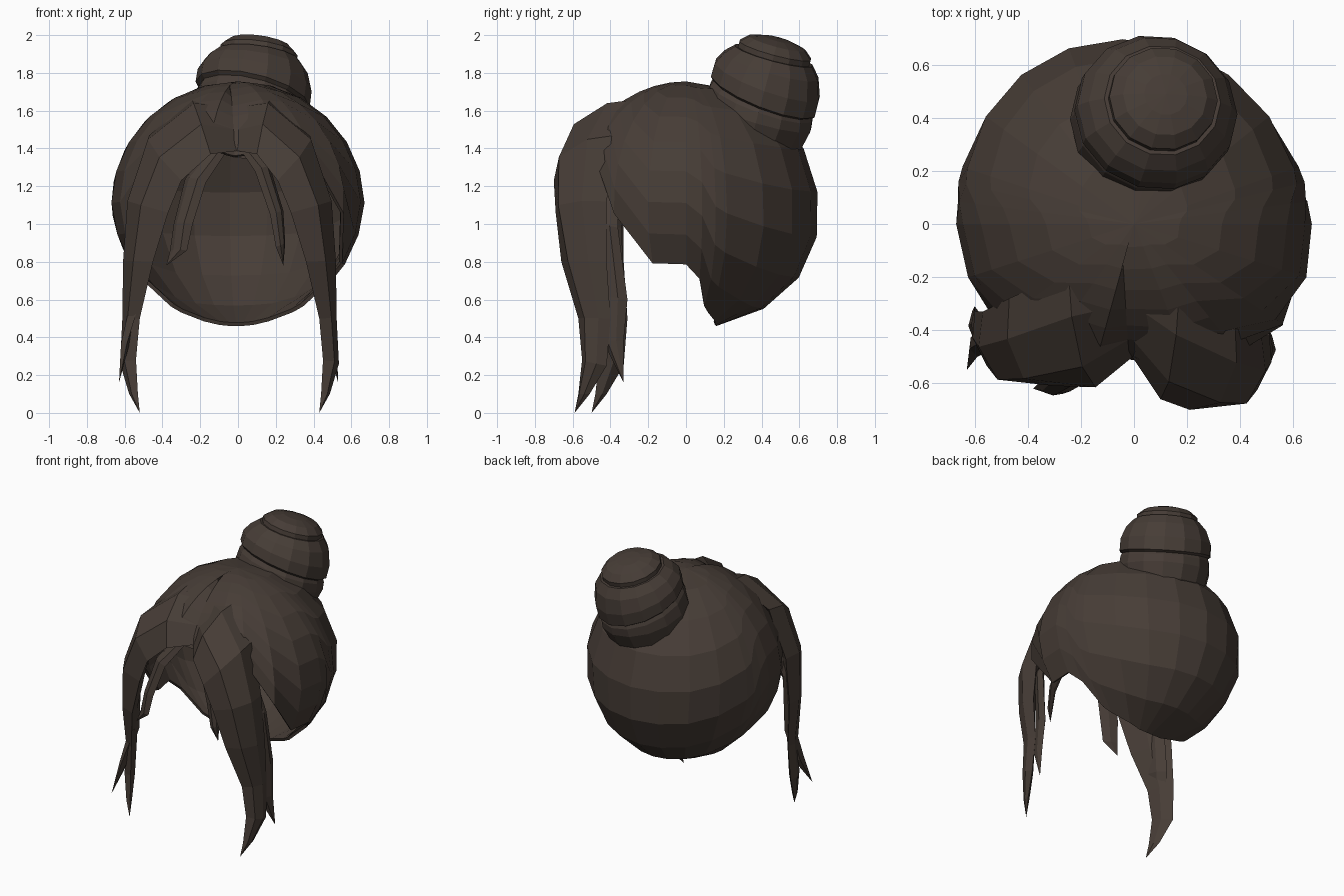
import bpy, bmesh, math
from mathutils import Vector, Matrix

cube = bpy.data.objects.get("Cube")
if cube:
    bpy.data.objects.remove(cube, do_unlink=True)

brown = bpy.data.materials.new("dark_brown_hair")
brown.use_nodes = True
color = (0.062, 0.046, 0.037, 1)
brown.diffuse_color = color
brown.node_tree.nodes["Principled BSDF"].inputs["Base Color"].default_value = color

CENTER = Vector((0, 0, 1.1))


def finish(name, bm):
    bmesh.ops.remove_doubles(bm, verts=bm.verts, dist=0.0005)
    bmesh.ops.recalc_face_normals(bm, faces=bm.faces)
    mesh = bpy.data.meshes.new(name)
    bm.to_mesh(mesh)
    bm.free()
    mesh.materials.append(brown)
    obj = bpy.data.objects.new(name, mesh)
    bpy.context.collection.objects.link(obj)
    return obj


def loft(bm, rings, closed=True):
    rows = [[bm.verts.new(p) for p in ring] for ring in rings]
    for r0, r1 in zip(rows, rows[1:]):
        n = len(r0)
        for i in range(n if closed else n - 1):
            j = (i + 1) % n
            bm.faces.new((r0[i], r0[j], r1[j], r1[i]))
    return rows


# Cap: rounded shell whose rim is open at the face and neck
RIM = [(-0.5, 1.4), (-0.42, 1.2), (-0.35, 0.94), (-0.25, 0.8), (0.03, 0.79),
       (0.08, 0.7), (0.1, 0.55), (0.15, 0.5), (0.2, 0.3)]


def rim_height(y):
    if y <= RIM[0][0]:
        return RIM[0][1]
    for (y0, z0), (y1, z1) in zip(RIM, RIM[1:]):
        if y <= y1:
            return z0 + (z1 - z0) * (y - y0) / (y1 - y0)
    return RIM[-1][1]


def cap_point(a, t):
    low = max(0, -math.cos(t))
    depth = 0.65 if math.cos(a) > 0 else 0.7 * (1 + 0.09 * low)
    y = -depth * math.sin(t) * math.cos(a)
    x = 0.67 * (1 - 0.08 * low) * math.sin(t) * math.sin(a) - 0.06 * y
    return CENTER + Vector((x, y, 0.655 * math.cos(t)))


def make_cap(rows=8):
    # Extra meridians sharpen the step behind the ears
    angles = sorted(list(range(0, 360, 18)) + [97, 103, 257, 263])
    meridians = []
    for degrees in angles:
        a = math.radians(degrees)
        t = 0.3
        while t < 3.1:
            p = cap_point(a, t)
            if p.z < rim_height(p.y):
                break
            t += 0.01
        line = [cap_point(a, t * k / rows) for k in range(rows + 1)]
        if degrees == 0:  # parting groove, deepening toward the forehead
            line = [CENTER + (p - CENTER) * (1 - 0.12 * k / rows) - Vector((0.05 if k else 0, 0, 0))
                    for k, p in enumerate(line)]
        meridians.append(line)
    bm = bmesh.new()
    loft(bm, meridians + [meridians[0]], closed=False)
    cap = finish("hair_cap", bm)
    shell = cap.modifiers.new("thickness", "SOLIDIFY")
    shell.thickness = 0.02
    shell.offset = -1


make_cap()


# Bun: coiled ball with a smaller knot on top, leaning back and to one side
def make_bun(sides=14):
    profile = [(0.21, -0.32), (0.275, -0.24), (0.298, -0.13), (0.292, -0.06), (0.28, -0.035), (0.3, -0.02),
               (0.298, 0.06), (0.265, 0.14), (0.215, 0.195), (0.2, 0.195), (0.2, 0.225),
               (0.155, 0.265), (0.08, 0.285), (0, 0.29)]
    turn = (Matrix.Translation((0.08, 0.415, 1.705)) @ Matrix.Rotation(math.radians(-15), 4, "X")
            @ Matrix.Rotation(math.radians(8), 4, "Y"))
    rings = []
    for r, h in profile:
        sway = 0.05 * max(0, 1 - abs(h) * 6)
        rings.append([turn @ Vector((1.03 * r * math.cos(a), r * math.sin(a), h + sway * math.sin(a + 3.8)))
                      for a in (math.tau * i / sides for i in range(sides))])
    bm = bmesh.new()
    loft(bm, rings)
    finish("bun", bm)


make_bun()


# Strands: stations of (front edge, back edge, bulge), closed at both ends
def make_strand(name, stations):
    stations = [(Vector(a), Vector(b), t) for a, b, t in stations]
    mids = [(a + b) / 2 for a, b, t in stations]
    rings = []
    for i, (a, b, t) in enumerate(stations):
        along = mids[min(i + 1, len(mids) - 1)] - mids[max(i - 1, 0)]
        n = along.cross(b - a)
        if n.length > 0:
            n.normalize()
        if n.dot(mids[i] - CENTER) < 0:
            n = -n
        rings.append([a, a.lerp(b, 0.3) + n * t, a.lerp(b, 0.72) + n * t * 0.85, b, a.lerp(b, 0.5) - n * t * 0.45])
    bm = bmesh.new()
    rows = loft(bm, rings)
    bm.faces.new(rows[0])
    finish(name, bm)


def to_right(p):
    s = min(1, max(0, p[0] / 0.2))
    return (-(p[0] + 0.09 * s), p[1] + 0.09 * s, p[2])


front_lock = [
    ((-0.02, -0.48, 1.39), (-0.02, -0.2, 1.69), 0.02),
    ((0.1, -0.66, 1.37), (0.17, -0.26, 1.66), 0.09),
    ((0.21, -0.7, 1.23), (0.38, -0.37, 1.47), 0.11),
    ((0.28, -0.69, 1.06), (0.48, -0.42, 1.12), 0.11),
    ((0.36, -0.66, 0.8), (0.51, -0.42, 0.8), 0.07),
    ((0.43, -0.57, 0.5), (0.51, -0.4, 0.5), 0.045),
    ((0.45, -0.55, 0.28), (0.52, -0.42, 0.25), 0.045),
    ((0.44, -0.57, 0.1), (0.48, -0.51, 0.1), 0.025),
    ((0.43, -0.59, 0.0), (0.43, -0.59, 0.0), 0)]
make_strand("left_front_lock", front_lock)
make_strand("right_front_lock", [(to_right(a), to_right(b), t) for a, b, t in front_lock])

make_strand("left_back_lock", [
    ((0.32, -0.42, 1.34), (0.34, -0.36, 1.34), 0),
    ((0.42, -0.46, 1.0), (0.48, -0.36, 0.98), 0.04),
    ((0.44, -0.44, 0.62), (0.5, -0.31, 0.6), 0.04),
    ((0.47, -0.44, 0.38), (0.51, -0.33, 0.38), 0.03),
    ((0.53, -0.33, 0.16), (0.53, -0.33, 0.16), 0)])
make_strand("right_back_lock", [
    ((-0.38, -0.42, 1.34), (-0.4, -0.34, 1.34), 0),
    ((-0.5, -0.46, 1.0), (-0.54, -0.34, 0.98), 0.04),
    ((-0.51, -0.46, 0.62), (-0.56, -0.33, 0.6), 0.04),
    ((-0.59, -0.5, 0.36), (-0.59, -0.4, 0.36), 0.03),
    ((-0.63, -0.55, 0.16), (-0.63, -0.55, 0.16), 0)])

# Thin wisps over the forehead
make_strand("left_wisp", [
    ((0.0, -0.5, 1.41), (0.06, -0.48, 1.43), 0.02),
    ((0.09, -0.57, 1.28), (0.17, -0.53, 1.3), 0.03),
    ((0.17, -0.6, 1.05), (0.24, -0.56, 1.07), 0.025),
    ((0.2, -0.6, 0.88), (0.25, -0.57, 0.9), 0.02),
    ((0.24, -0.57, 0.78), (0.24, -0.57, 0.78), 0)])
make_strand("right_wisp", [
    ((-0.05, -0.5, 1.4), (-0.13, -0.47, 1.42), 0.02),
    ((-0.17, -0.59, 1.22), (-0.28, -0.53, 1.24), 0.03),
    ((-0.24, -0.63, 1.0), (-0.34, -0.57, 1.0), 0.03),
    ((-0.27, -0.64, 0.86), (-0.36, -0.6, 0.86), 0.02),
    ((-0.38, -0.62, 0.78), (-0.38, -0.62, 0.78), 0)])
